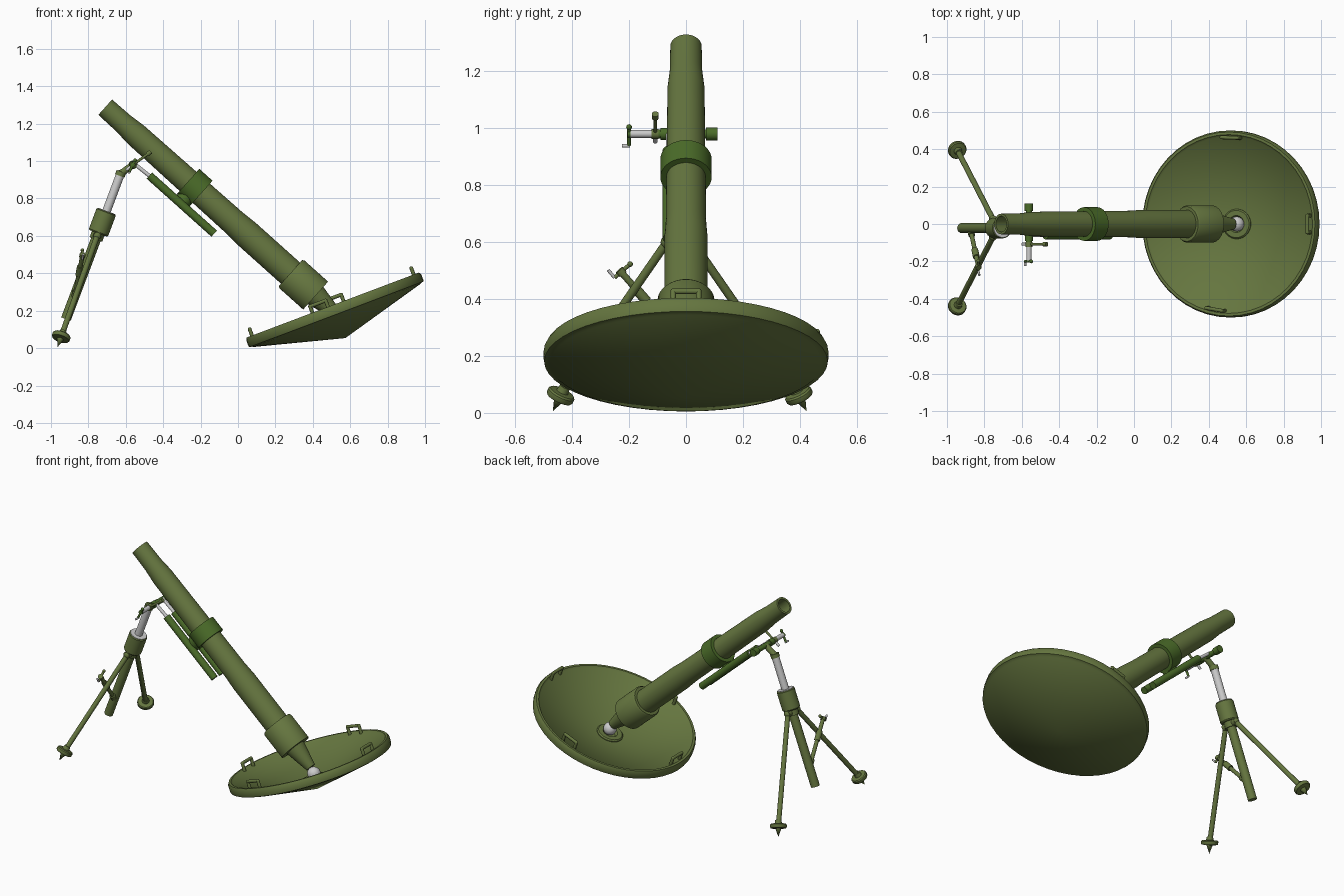
import bpy, bmesh
from math import cos, sin, pi, radians
from mathutils import Vector as V

if "Cube" in bpy.data.objects:
    bpy.data.objects.remove(bpy.data.objects["Cube"])


def material(name, rgb):
    m = bpy.data.materials.new(name)
    m.diffuse_color = (*rgb, 1)
    m.use_nodes = True
    m.node_tree.nodes["Principled BSDF"].inputs["Base Color"].default_value = m.diffuse_color
    return m


OLIVE = material("olive", (0.13, 0.18, 0.05))
GREEN = material("green", (0.07, 0.15, 0.022))
STEEL = material("steel", (0.62, 0.62, 0.62))


def part(name, mat, pieces, sides=28):
    """Object made of revolved pieces: (profile of (radius, height), origin, axis)."""
    bm = bmesh.new()
    for profile, origin, axis in pieces:
        q = V(axis).to_track_quat('Z', 'Y')
        rings = []
        for r, h in profile:
            n = 1 if r < 1e-6 else sides
            rings.append([bm.verts.new(V(origin) + q @ V((r * cos(2 * pi * i / sides),
                          r * sin(2 * pi * i / sides), h))) for i in range(n)])
        for a, b in zip(rings, rings[1:]):
            for i in range(sides):
                j = (i + 1) % sides
                f = [a[i % len(a)], a[j % len(a)], b[j % len(b)], b[i % len(b)]]
                f = list(dict.fromkeys(f))
                if len(f) > 2:
                    bm.faces.new(f)
    bmesh.ops.recalc_face_normals(bm, faces=bm.faces)
    me = bpy.data.meshes.new(name)
    bm.to_mesh(me)
    bm.free()
    me.materials.append(mat)
    ob = bpy.data.objects.new(name, me)
    bpy.context.collection.objects.link(ob)
    return ob


def rod(a, b, r, r2=None):
    a, b = V(a), V(b)
    L = (b - a).length
    return ([(0, 0), (r, 0), (r if r2 is None else r2, L), (0, L)], a, b - a)


def ball(c, r, axis=(0, 0, 1)):
    return ([(r * sin(pi * i / 12), -r * cos(pi * i / 12)) for i in range(13)], V(c), axis)


# Barrel, lathed from the muzzle down its axis
MUZZLE = V((-0.71, 0, 1.288))
AX = V((0.745, 0, -0.667)).normalized()
DOWN = V((-0.667, 0, -0.745)).normalized()


def on_barrel(t, d=0, y=0):
    return MUZZLE + AX * t + DOWN * d + V((0, y, 0))


part("barrel", OLIVE, [([(0, 1.3), (0.042, 1.3), (0.042, 0), (0.055, 0), (0.057, 0.13),
     (0.065, 0.22), (0.071, 0.924), (0.076, 1.01), (0.076, 1.4), (0, 1.4)], MUZZLE, AX)], 40)
part("breech", OLIVE, [([(0, 1.33), (0.093, 1.33), (0.1, 1.34), (0.1, 1.51), (0.062, 1.51),
     (0.03, 1.66), (0, 1.66)], MUZZLE, AX)], 40)
part("barrel_collar", GREEN, [([(0.06, 0.595), (0.09, 0.595), (0.09, 0.69), (0.06, 0.69),
     (0.06, 0.595)], MUZZLE, AX)], 40)

# Dished base plate with a socket and breech ball
PC = V((0.527, 0, 0.178))
U, N, Y = V((0.9355, 0, 0.353)), V((-0.353, 0, 0.9355)), V((0, 1, 0))
part("base_plate", OLIVE, [([(0, -0.133), (0.477, -0.004), (0.482, 0), (0.498, 0.003),
     (0.5, 0.012), (0.5, 0.042), (0.492, 0.056), (0.478, 0.056), (0.468, 0.045),
     (0, -0.09)], PC, N)], 48)
part("ball_socket", OLIVE, [([(0, -0.1), (0.08, -0.1), (0.08, -0.062), (0.073, -0.055),
     (0.045, -0.055), (0.035, -0.075), (0, -0.08)], PC, N)], 32)
part("breech_ball", STEEL, [ball(PC + N * -0.036 + U * 0.01, 0.04, AX)])

# Carrying handles around the plate
for k, ang in enumerate((0, 88, 180, -99)):
    a = radians(ang)
    rad = U * cos(a) + Y * sin(a)
    tan = Y * cos(a) - U * sin(a)
    c = PC + rad * 0.462
    p = [c + tan * s * 0.045 + N * h for s, h in ((-1, 0.03), (-1, 0.092), (1, 0.092), (1, 0.03))]
    part(f"plate_handle_{k + 1}", OLIVE, [rod(p[0], p[1], 0.01), rod(p[1], p[2], 0.01),
         rod(p[2], p[3], 0.01), ball(p[1], 0.01), ball(p[2], 0.01)], 12)

# Recoil tubes slung under the barrel
for name, y in (("right", -0.06), ("left", 0.018)):
    part(f"recoil_tube_{name}", GREEN, [rod(on_barrel(0.42, 0.115, y), on_barrel(0.885, 0.115, y), 0.022)])
    part(f"recoil_rod_{name}", STEEL, [rod(on_barrel(0.31, 0.122, y), on_barrel(0.43, 0.115, y), 0.01)], 16)
part("tube_bracket", GREEN, [rod(on_barrel(0.645, 0.06, -0.02), on_barrel(0.645, 0.115, -0.02), 0.045)])

# Bipod post: lower tube, housing, lifting rod
YC = -0.022
B = V((-0.92, YC, 0.155))
P = V((0.352, 0, 0.936))
part("post_tube", OLIVE, [rod(B, B + P * 0.52, 0.027)])
part("post_housing", OLIVE, [([(0, 0.49), (0.05, 0.49), (0.055, 0.497), (0.055, 0.61),
     (0.05, 0.615), (0, 0.615)], B, P)], 32)
part("housing_cap", STEEL, [rod(B + P * 0.61, B + P * 0.618, 0.05)])
part("lifting_rod", STEEL, [rod(B + P * 0.6, B + P * 0.835, 0.023)])
top = B + P * 0.83
SH = V((-0.562, 0, 0.98))
part("post_elbow", OLIVE, [rod(top - P * 0.012, top + P * 0.012, 0.027), ball(top, 0.022),
     rod(top, SH + V((0, YC, 0)), 0.018)])


def at(y, dx=0, dz=0):
    return SH + V((dx, y, dz))


# Traverse shaft with crank and locking arm
part("traverse_housing", GREEN, [rod(at(-0.1), at(0.07), 0.016), rod(at(0.07), at(0.11), 0.023),
     rod(at(-0.09), at(-0.055), 0.021)])
part("traverse_screw", STEEL, [rod(at(-0.195), at(-0.09), 0.014)])
part("traverse_crank", GREEN, [rod(at(-0.2, -0.02, -0.04), at(-0.2, 0.01, 0.02), 0.007),
     rod(at(-0.206), at(-0.19), 0.013), ball(at(-0.2, 0.012, 0.024), 0.01)], 16)
part("crank_grip", STEEL, [rod(at(-0.196, -0.02, -0.042), at(-0.225, -0.02, -0.042), 0.006)], 12)
part("locking_arm", OLIVE, [rod(at(-0.108), at(-0.108, 0.09, 0.065), 0.007),
     rod(at(-0.108, 0.078, 0.056), at(-0.108, 0.096, 0.07), 0.012), rod(at(-0.122), at(-0.096), 0.018)], 16)
part("locking_pin", STEEL, [rod(at(-0.108, -0.035, -0.028), at(-0.108), 0.008)], 12)

# Legs with disc feet and spikes
hip = B + P * 0.475
part("leg_yoke", OLIVE, [rod(hip - Y * 0.055, hip + Y * 0.055, 0.022), rod(hip - P * 0.02, hip + P * 0.03, 0.036)])
for name, s in (("right", -1), ("left", 1)):
    foot = V((-0.945, YC + s * 0.418, 0.062))
    part(f"leg_{name}", OLIVE, [rod(foot, hip + Y * s * 0.045, 0.015), ball(hip + Y * s * 0.045, 0.022)], 20)
    d = V((0.3, -s * 0.42, 0.86)).normalized()
    part(f"foot_{name}", OLIVE, [([(0, -0.066), (0.018, -0.016), (0.046, -0.014), (0.05, -0.008),
         (0.05, 0.006), (0.045, 0.012), (0.022, 0.014), (0.018, 0.035), (0, 0.035)], foot, d)])

# Levelling strut between post and right leg, with its crank
lo, hi = V((-0.872, -0.04, 0.28)), V((-0.832, -0.228, 0.495))
S = (hi - lo).normalized()
W = S.cross(V((1, 0, 0))).normalized()
if W.y < 0:
    W = -W
part("levelling_strut", OLIVE, [rod(lo, hi, 0.012), rod(lo - S * 0.02, lo + S * 0.03, 0.018),
     rod(lo + S * 0.15, lo + S * 0.21, 0.018)], 20)
part("levelling_crank", OLIVE, [rod(hi - W * 0.03, hi + W * 0.04, 0.007), ball(hi + W * 0.042, 0.01),
     rod(hi - S * 0.01, hi + S * 0.01, 0.016)], 16)
part("levelling_grip", STEEL, [rod(hi - W * 0.03, hi - W * 0.03 + S * 0.035, 0.006)], 12)

# Smooth shading, keeping hard edges
for ob in bpy.context.collection.objects:
    ob.select_set(True)
    bpy.context.view_layer.objects.active = ob
bpy.ops.object.shade_smooth_by_angle(angle=radians(35))
